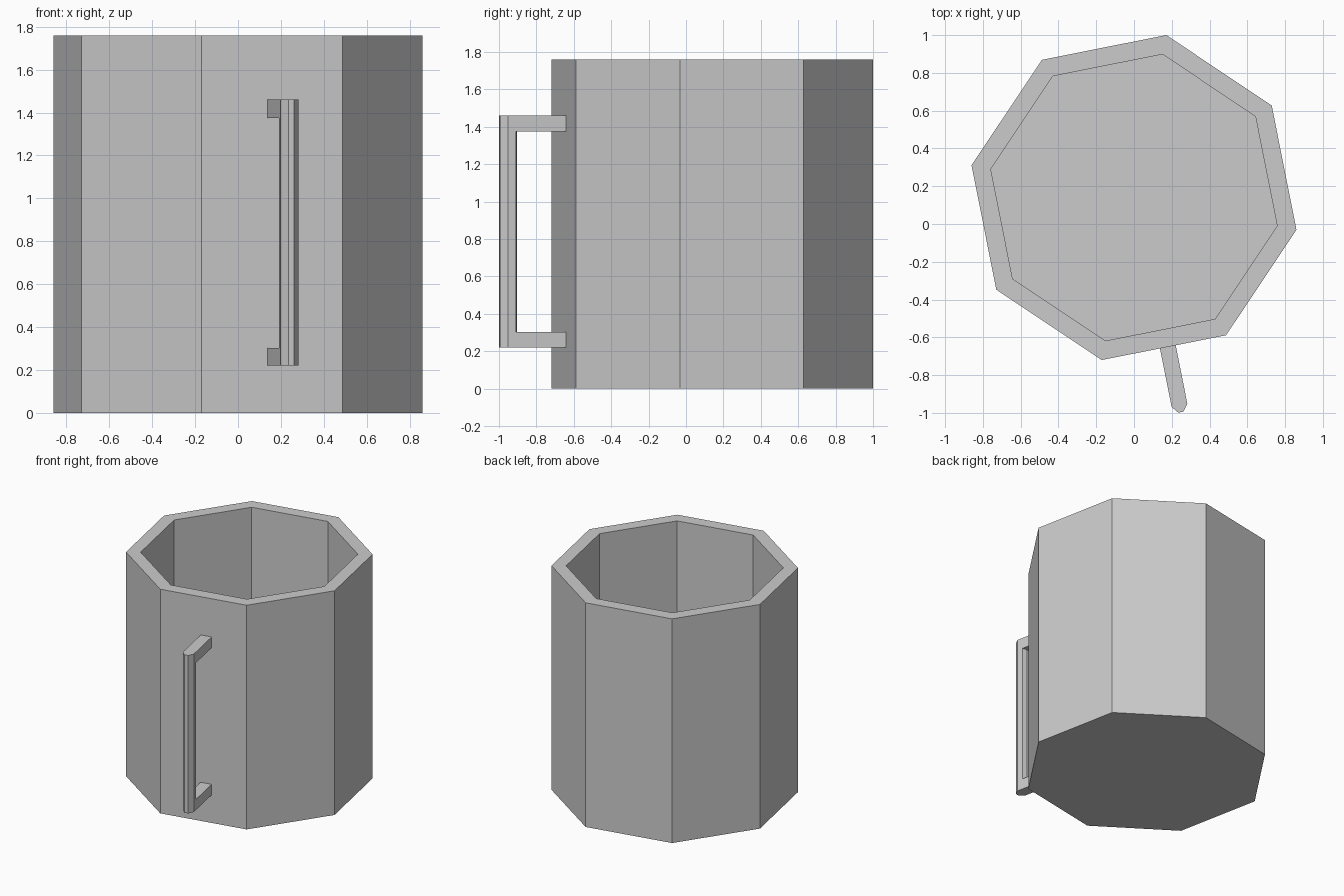
import bpy, bmesh
from math import radians, cos, sin
from mathutils import Matrix

if "Cube" in bpy.data.objects:
    bpy.data.objects.remove(bpy.data.objects["Cube"])

CY = 0.14          # mug axis offset in y
TURN = radians(-78.75)  # direction the handle points


def finish(name, bm):
    bmesh.ops.recalc_face_normals(bm, faces=bm.faces)
    mesh = bpy.data.meshes.new(name)
    bm.to_mesh(mesh)
    bm.free()
    obj = bpy.data.objects.new(name, mesh)
    bpy.context.collection.objects.link(obj)
    return obj


def prism(name, section, z0, z1):
    """Extrude a (radial, sideways) section seen from the mug axis."""
    bm = bmesh.new()
    face = bm.faces.new([bm.verts.new((r, t, z0)) for r, t in section])
    top = bmesh.ops.extrude_face_region(bm, geom=[face])["geom"]
    verts = [v for v in top if isinstance(v, bmesh.types.BMVert)]
    bmesh.ops.translate(bm, verts=verts, vec=(0, 0, z1 - z0))
    place = Matrix.Translation((0, CY, 0)) @ Matrix.Rotation(TURN, 4, 'Z')
    bmesh.ops.transform(bm, matrix=place, verts=bm.verts)
    return finish(name, bm)


# Eight-sided cup: outer wall, rim, inner wall, floor
SIDES, RO, RI, H, FLOOR = 8, 0.877, 0.773, 1.76, 0.10
bm = bmesh.new()
rings = []
for r, z in [(RO, 0), (RO, H), (RI, H), (RI, FLOOR)]:
    angles = [radians(-11.25 + 45 * i) for i in range(SIDES)]
    rings.append([bm.verts.new((r * cos(a), CY + r * sin(a), z)) for a in angles])
for low, high in zip(rings, rings[1:]):
    for i in range(SIDES):
        j = (i + 1) % SIDES
        bm.faces.new((low[i], low[j], high[j], high[i]))
bm.faces.new(rings[0])
bm.faces.new(rings[-1])
finish("cup", bm)

# Handle: bevelled grip and two square arms
T0, T1 = -0.021, 0.064
grip = [(1.083, T0), (1.126, T0), (1.163, 0.008), (1.163, 0.036),
        (1.126, T1), (1.083, T1), (1.07, 0.036), (1.07, 0.008)]
prism("handle_grip", grip, 0.22, 1.46)
arm = [(0.79, T0), (1.09, T0), (1.09, T1), (0.79, T1)]
prism("handle_lower_arm", arm, 0.22, 0.303)
prism("handle_upper_arm", arm, 1.375, 1.46)
